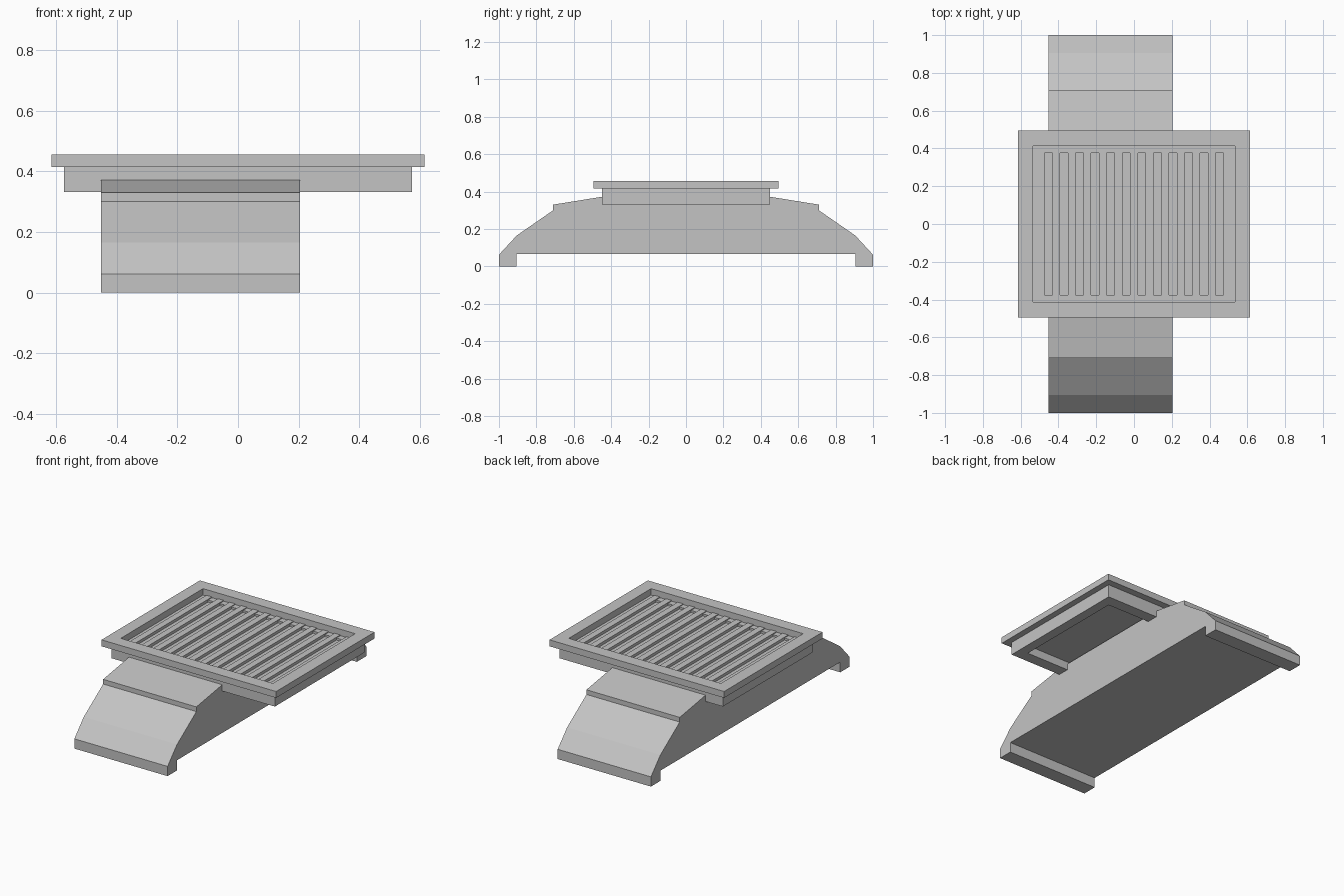
import bpy
import bmesh

cube = bpy.data.objects.get("Cube")
if cube:
    bpy.data.objects.remove(cube, do_unlink=True)

# Single plain grey finish
grey = bpy.data.materials.new("plain_grey")
grey.use_nodes = True
colour = (0.55, 0.55, 0.55, 1)
grey.diffuse_color = colour
grey.node_tree.nodes["Principled BSDF"].inputs["Base Color"].default_value = colour


def finish(name, bm):
    bmesh.ops.recalc_face_normals(bm, faces=bm.faces)
    mesh = bpy.data.meshes.new(name)
    bm.to_mesh(mesh)
    bm.free()
    mesh.materials.append(grey)
    obj = bpy.data.objects.new(name, mesh)
    bpy.context.collection.objects.link(obj)
    return obj


def box(name, x0, x1, half_y, z0, z1):
    bm = bmesh.new()
    bmesh.ops.create_cube(bm, size=1)
    for v in bm.verts:
        v.co.x = x0 if v.co.x < 0 else x1
        v.co.y = -half_y if v.co.y < 0 else half_y
        v.co.z = z0 if v.co.z < 0 else z1
    return finish(name, bm)


def frame(name, outer, inner, z0, z1):
    """Rectangular ring from outer and inner half sizes."""
    bm = bmesh.new()
    signs = [(-1, -1), (1, -1), (1, 1), (-1, 1)]
    loops = [[bm.verts.new((sx * hx, sy * hy, z)) for sx, sy in signs]
             for (hx, hy), z in ((outer, z0), (outer, z1), (inner, z1), (inner, z0))]
    for k in range(4):
        a, b = loops[k], loops[(k + 1) % 4]
        for i in range(4):
            j = (i + 1) % 4
            bm.faces.new((a[i], a[j], b[j], b[i]))
    return finish(name, bm)


# Arched body: mirrored side profile extruded across x
half = [(0.905, 0.065), (0.905, 0), (1, 0), (1, 0.062), (0.905, 0.165),
        (0.71, 0.30), (0.71, 0.33), (0.45, 0.372)]
profile = half + [(-y, z) for y, z in reversed(half)]
bm = bmesh.new()
side = bm.faces.new([bm.verts.new((-0.453, y, z)) for y, z in profile])
new = bmesh.ops.extrude_face_region(bm, geom=[side])["geom"]
moved = [g for g in new if isinstance(g, bmesh.types.BMVert)]
bmesh.ops.translate(bm, vec=(0.657, 0, 0), verts=moved)
finish("arched_body", bm)

# Tray: lower collar, wider rim and recessed floor
frame("lower_collar", (0.575, 0.45), (0.512, 0.375), 0.332, 0.415)
frame("upper_rim", (0.615, 0.495), (0.536, 0.414), 0.415, 0.456)
box("tray_floor", -0.512, 0.512, 0.375, 0.385, 0.402)

# Parallel slats resting on the collar ledge
count, pitch, width = 13, 0.0822, 0.04
for i in range(count):
    x = (i - (count - 1) / 2) * pitch
    box(f"slat_{i + 1}", x - width / 2, x + width / 2, 0.414, 0.402, 0.42)
